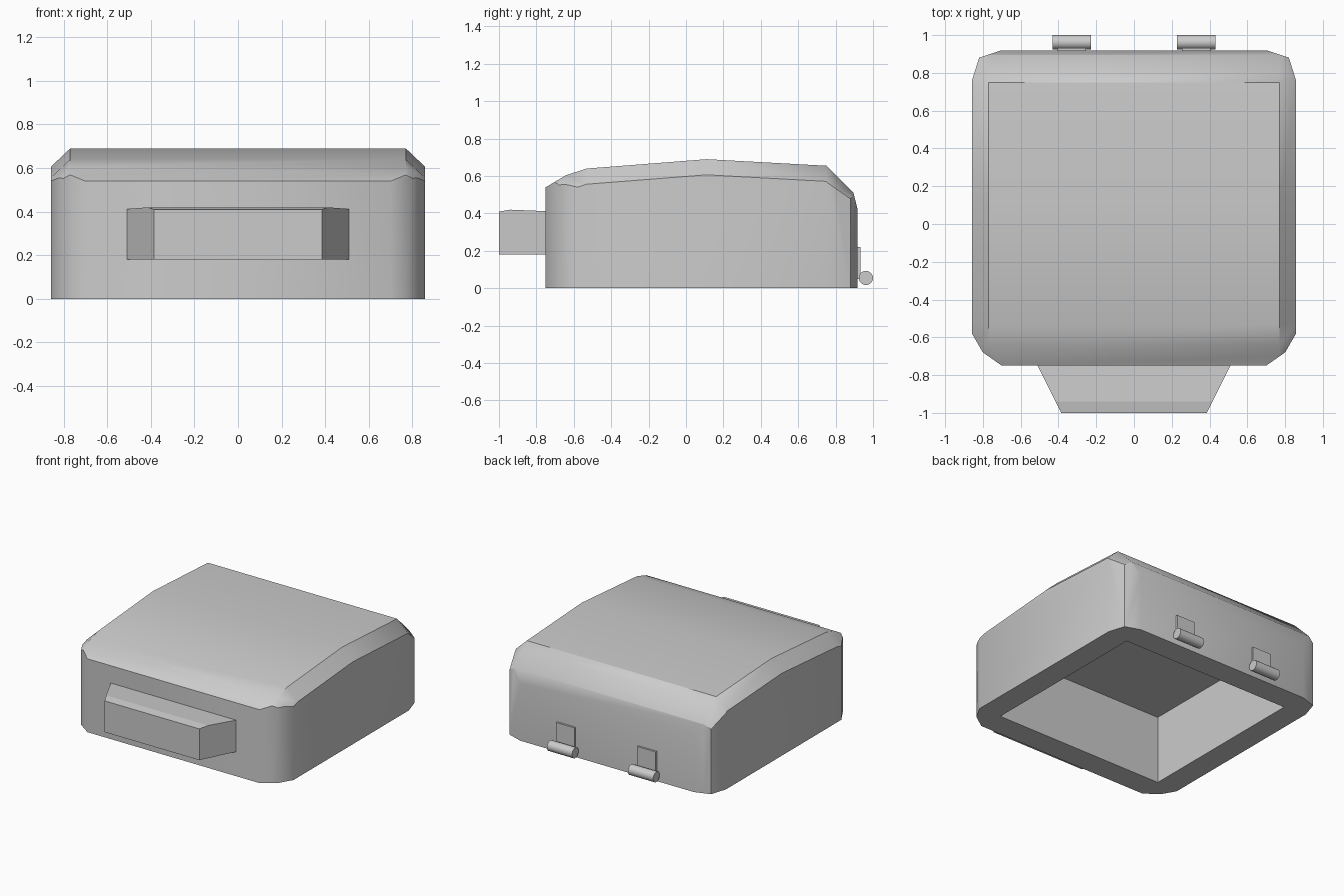
import bpy, bmesh, math

if "Cube" in bpy.data.objects:
    bpy.data.objects.remove(bpy.data.objects["Cube"])


def loft(name, rings):
    """Closed solid skinned through rings with equal point counts."""
    bm = bmesh.new()
    vs = [[bm.verts.new(p) for p in r] for r in rings]
    n = len(rings[0])
    for a, b in zip(vs, vs[1:]):
        for i in range(n):
            j = (i + 1) % n
            bm.faces.new((a[i], a[j], b[j], b[i]))
    bm.faces.new(vs[0])
    bm.faces.new(vs[-1])
    bmesh.ops.recalc_face_normals(bm, faces=bm.faces)
    me = bpy.data.meshes.new(name)
    bm.to_mesh(me)
    bm.free()
    ob = bpy.data.objects.new(name, me)
    bpy.context.collection.objects.link(ob)
    return ob


def box(name, x0, x1, y0, y1, z0, z1):
    plan = [(x0, y0), (x1, y0), (x1, y1), (x0, y1)]
    return loft(name, [[(x, y, z) for x, y in plan] for z in (z0, z1)])


def activate(ob):
    bpy.ops.object.select_all(action='DESELECT')
    ob.select_set(True)
    bpy.context.view_layer.objects.active = ob


def boolean(ob, tool, operation):
    m = ob.modifiers.new("bool", 'BOOLEAN')
    m.object, m.operation, m.solver = tool, operation, 'EXACT'
    activate(ob)
    bpy.ops.object.modifier_apply(modifier=m.name)
    bpy.data.objects.remove(tool)


def smooth(ob, degrees):
    activate(ob)
    bpy.ops.object.shade_smooth_by_angle(angle=math.radians(degrees))


# Hood: crowned side profile, lowered at the outer ends to chamfer the top
profile = [(-.75, 0), (-.75, .54), (-.64, .605), (-.53, .64), (.11, .69),
           (.75, .655), (.80, .605), (.895, .51), (.918, .42), (.918, 0)]
hood = loft("hood", [[(x, y, z - drop if z else 0) for y, z in profile]
                     for x, drop in ((-.87, .095), (-.77, 0), (.77, 0), (.87, .095))])

# Rounded plan outline trims the vertical corners
half = [(.68, -.764), (.80, -.68), (.858, -.58), (.858, .76), (.82, .88), (.67, .93)]
plan = half + [(-x, y) for x, y in reversed(half)]
boolean(hood, loft("plan_trim", [[(x, y, z) for x, y in plan] for z in (-.1, .9)]), 'INTERSECT')

# Hollow underside
boolean(hood, box("cavity_cutter", -.685, .685, -.57, .74, -.1, .5), 'DIFFERENCE')
smooth(hood, 40)

# Tapered front handle
rings = []
for y, w, top in ((-1, .385, .41), (-.94, .415, .42), (-.745, .5125, .412)):
    rings.append([(-w, y, .18), (w, y, .18), (w, y, top), (-w, y, top)])
loft("front_handle", rings)

# Rear hinges: plate and barrel on each side
for side, s in (("left", -1), ("right", 1)):
    c = s * .33
    box(side + "_hinge_plate", c - .075, c + .075, .91, .932, .05, .22)
    bpy.ops.mesh.primitive_cylinder_add(vertices=20, radius=.038, depth=.205,
                                        location=(c, .962, .055),
                                        rotation=(0, math.pi / 2, 0))
    barrel = bpy.context.object
    barrel.name = side + "_hinge_barrel"
    smooth(barrel, 40)
